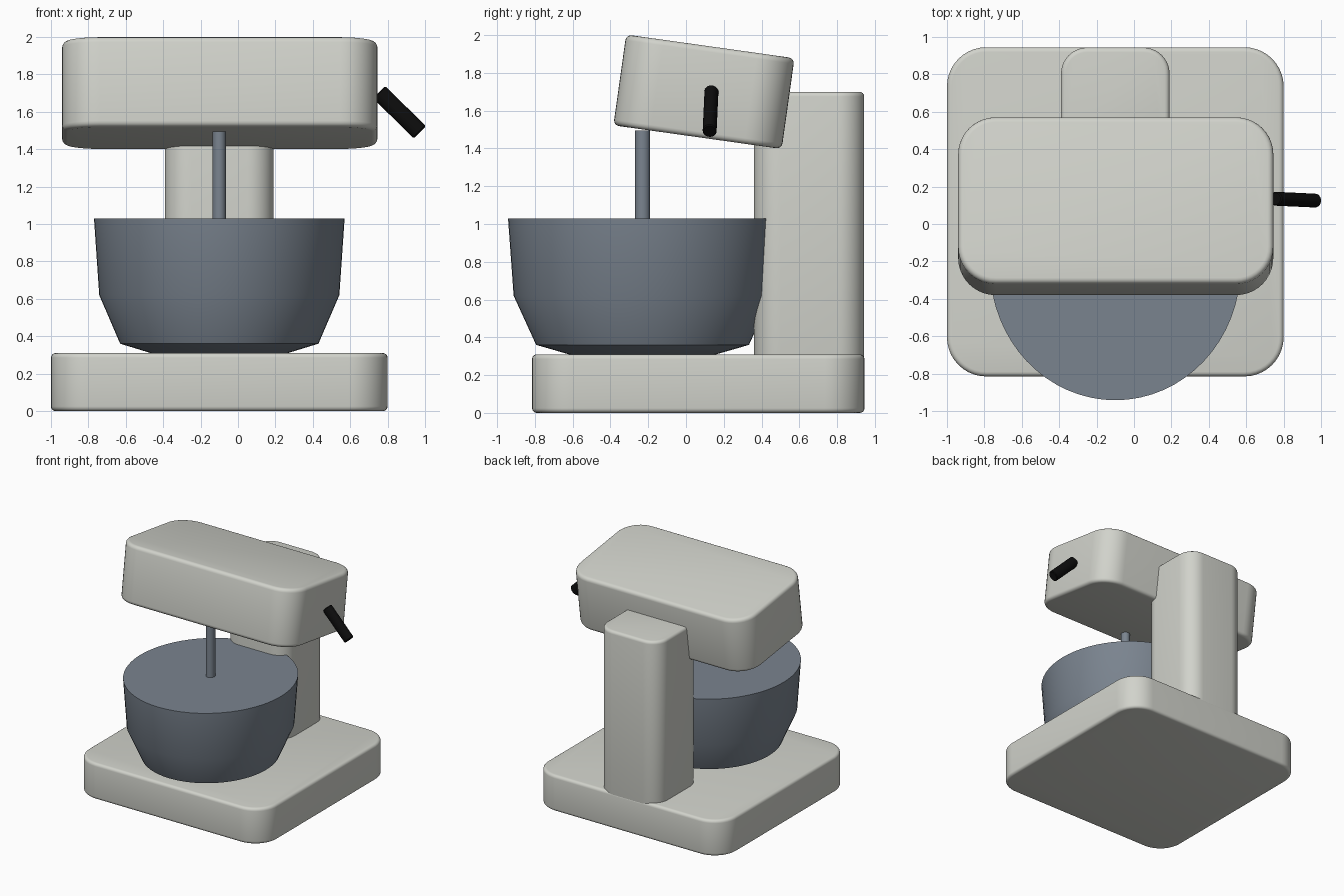
import bpy, bmesh, math
from mathutils import Matrix, Vector

cube = bpy.data.objects.get("Cube")
if cube:
    bpy.data.objects.remove(cube, do_unlink=True)


def material(name, rgb, roughness=0.5):
    m = bpy.data.materials.new(name)
    m.use_nodes = True
    m.diffuse_color = (*rgb, 1)
    bsdf = m.node_tree.nodes["Principled BSDF"]
    bsdf.inputs["Base Color"].default_value = (*rgb, 1)
    bsdf.inputs["Roughness"].default_value = roughness
    return m


enamel = material("warm white enamel", (0.64, 0.65, 0.60))
steel = material("blue grey steel", (0.195, 0.23, 0.275))
black = material("black rubber", (0.004, 0.004, 0.004))


def add_object(name, bm, mat, angle=30):
    bmesh.ops.recalc_face_normals(bm, faces=bm.faces)
    mesh = bpy.data.meshes.new(name)
    bm.to_mesh(mesh)
    bm.free()
    mesh.materials.append(mat)
    obj = bpy.data.objects.new(name, mesh)
    bpy.context.collection.objects.link(obj)
    bpy.ops.object.select_all(action='DESELECT')
    obj.select_set(True)
    bpy.context.view_layer.objects.active = obj
    bpy.ops.object.shade_smooth_by_angle(angle=math.radians(angle))
    return obj


def rounded_box(name, size, centre, corner, rim, mat, tilt=0):
    """Box with wide vertical corners and a narrow rounded rim."""
    bm = bmesh.new()
    bmesh.ops.create_cube(bm, size=1, matrix=Matrix.Diagonal((*size, 1)))
    upright = [e for e in bm.edges
               if abs(e.verts[0].co.z - e.verts[1].co.z) > 0.01]
    bmesh.ops.bevel(bm, geom=upright, offset=corner, segments=10,
                    profile=0.5, affect='EDGES')
    rims = [e for e in bm.edges
            if abs(e.verts[0].co.z - e.verts[1].co.z) < 0.001]
    bmesh.ops.bevel(bm, geom=rims, offset=rim, segments=4,
                    profile=0.5, affect='EDGES')
    obj = add_object(name, bm, mat)
    obj.location = centre
    obj.rotation_euler.x = math.radians(tilt)
    return obj


def turned(name, profile, centre, stretch, mat, sides=64):
    """Closed solid from (radius, height) rings, stretched along y."""
    bm = bmesh.new()
    rings = []
    for r, z in profile:
        angles = [2 * math.pi * i / sides for i in range(sides)]
        rings.append([bm.verts.new((r * math.cos(a), r * stretch * math.sin(a), z))
                      for a in angles])
    for low, high in zip(rings, rings[1:]):
        for i in range(sides):
            j = (i + 1) % sides
            bm.faces.new((low[i], low[j], high[j], high[i]))
    bm.faces.new(rings[0][::-1])
    bm.faces.new(rings[-1])
    obj = add_object(name, bm, mat)
    obj.location = centre
    return obj


# Body: base plate, rear column and tilted motor head
rounded_box("base", (1.8, 1.76, 0.31), (-0.1, 0.065, 0.155), 0.21, 0.025, enamel)
rounded_box("column", (0.58, 0.583, 1.5), (-0.1, 0.652, 0.95), 0.14, 0.025, enamel)
rounded_box("motor_head", (1.685, 0.9, 0.485), (-0.0975, 0.095, 1.70), 0.2, 0.03,
            enamel, tilt=-8)

# Covered bowl and beater shaft
turned("bowl", [(0.36, 0.308), (0.53, 0.36), (0.642, 0.62), (0.67, 1.03)],
       (-0.1, -0.23, 0), 1.063, steel)
turned("beater_shaft", [(0.036, 0.95), (0.036, 1.495)], (-0.1, -0.23, 0), 1.08,
       steel, sides=32)

# Side lever, sloping down and outward from the head
start, end = Vector((0.755, 0.135, 1.705)), Vector((0.972, 0.125, 1.49))
length = (end - start).length
lever = turned("side_lever", [(0.032, 0), (0.037, 0.006), (0.037, length - 0.006),
                              (0.032, length)], start, 1.25, black, sides=24)
lever.rotation_euler = (end - start).to_track_quat('Z', 'Y').to_euler()
